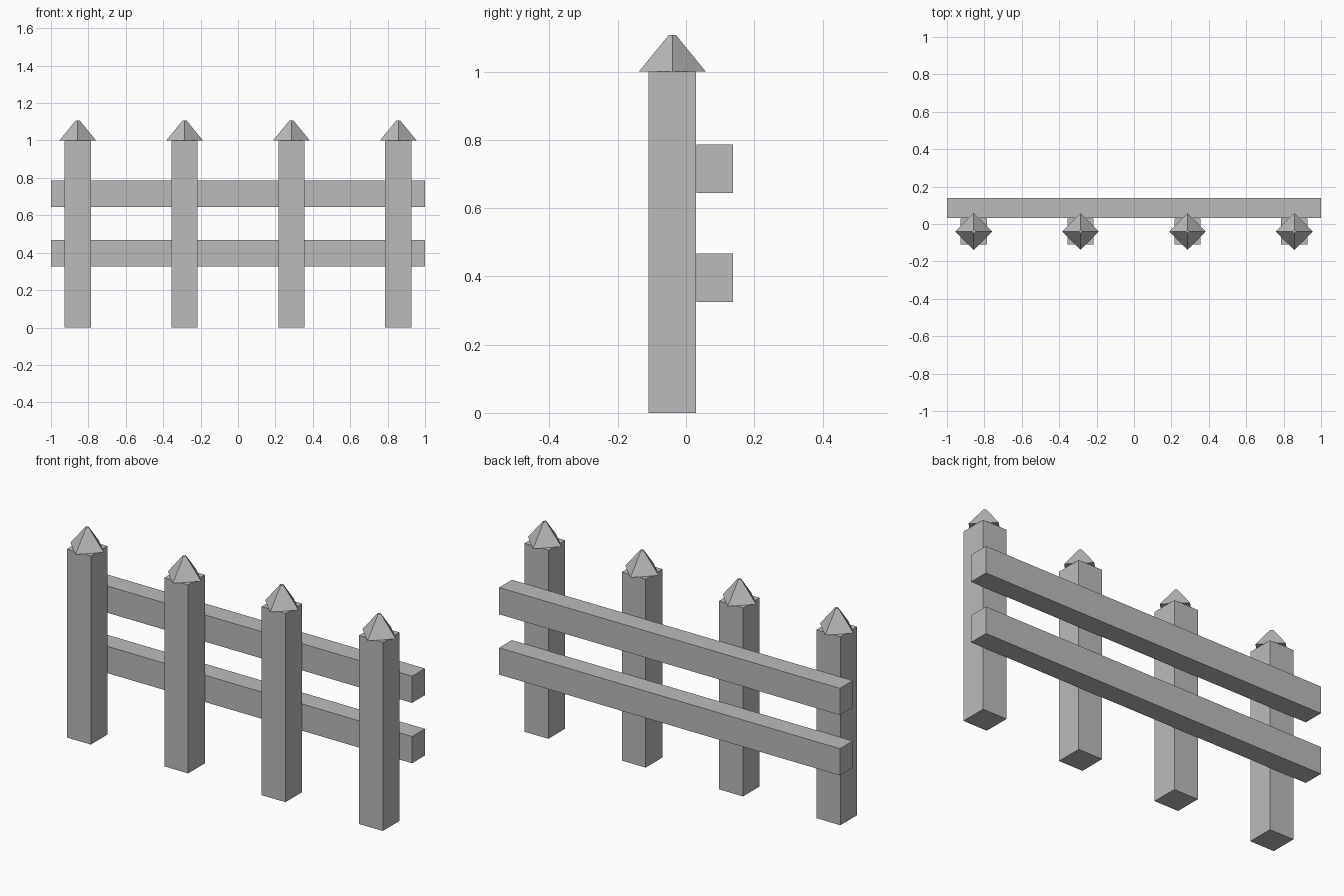
import bpy
import math

cube = bpy.data.objects.get("Cube")
if cube:
    bpy.data.objects.remove(cube, do_unlink=True)

GREY = (0.5, 0.5, 0.5, 1.0)
mat = bpy.data.materials.new("plain grey")
mat.use_nodes = True
mat.diffuse_color = GREY
mat.node_tree.nodes["Principled BSDF"].inputs["Base Color"].default_value = GREY


def finish(name):
    obj = bpy.context.object
    obj.name = name
    obj.data.materials.append(mat)
    return obj


def box(name, low, high):
    center = [(a + b) / 2 for a, b in zip(low, high)]
    bpy.ops.mesh.primitive_cube_add(size=1, location=center)
    obj = finish(name)
    obj.scale = [b - a for a, b in zip(low, high)]
    bpy.ops.object.transform_apply(location=False, rotation=False, scale=True)


POST_Y, HALF, POST_TOP = -0.04, 0.07, 1.0
CAP_RADIUS, CAP_HEIGHT = 0.098, 0.108

# Upright posts, each with a pointed cap turned diagonally
for i in range(4):
    x = -0.857 + i * 0.5713
    box(f"post_{i + 1}", (x - HALF, POST_Y - HALF, 0), (x + HALF, POST_Y + HALF, POST_TOP))
    bpy.ops.mesh.primitive_cone_add(
        vertices=4, radius1=CAP_RADIUS, radius2=0.01, depth=CAP_HEIGHT,
        location=(x, POST_Y, POST_TOP + CAP_HEIGHT / 2))
    finish(f"post_cap_{i + 1}")

# Horizontal rails along the back of the posts
for name, z in (("lower_rail", 0.325), ("upper_rail", 0.645)):
    box(name, (-1, 0.031, z), (1, 0.138, z + 0.142))
